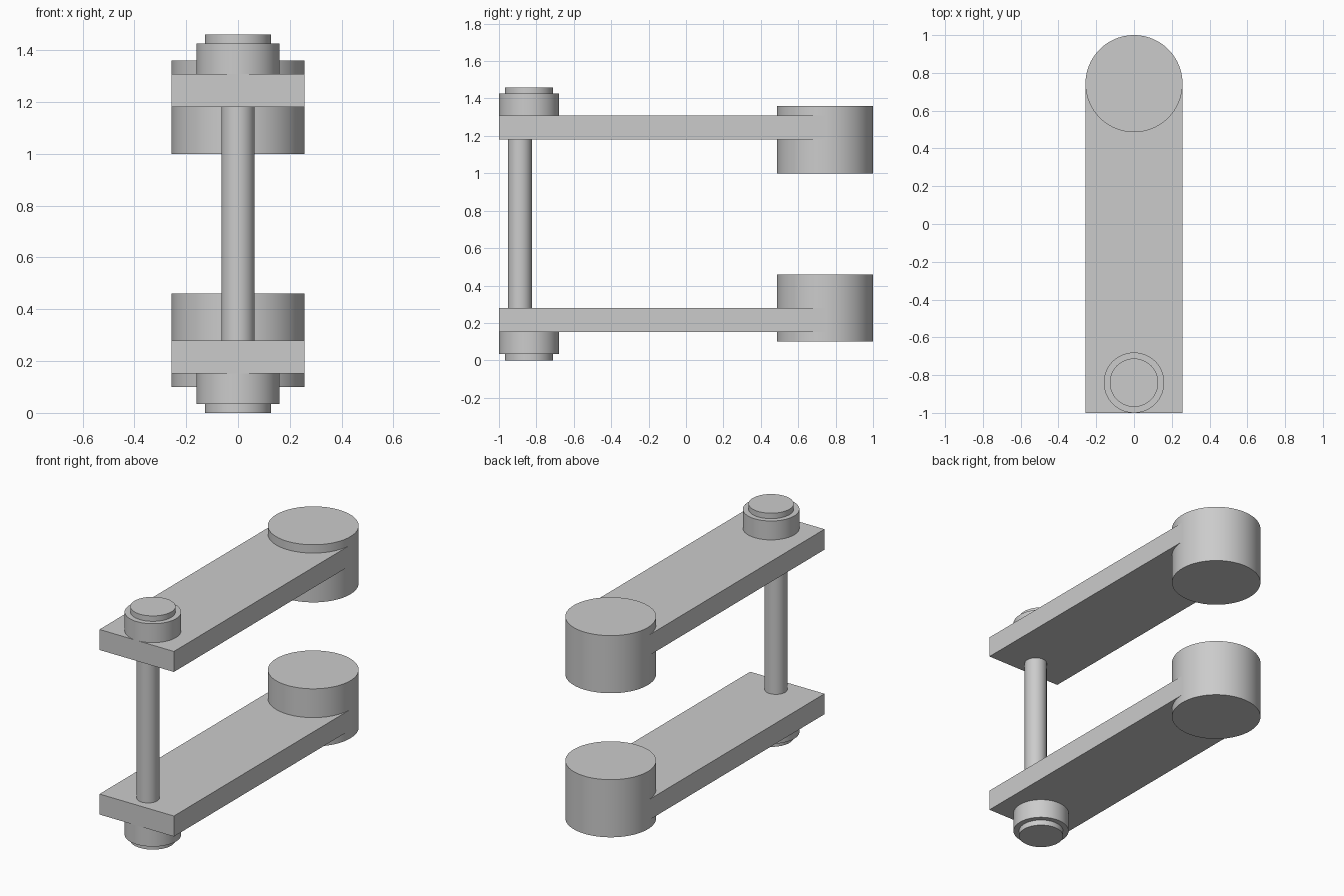
import bpy
import math

cube = bpy.data.objects.get("Cube")
if cube:
    bpy.data.objects.remove(cube, do_unlink=True)

grey = bpy.data.materials.new("light grey")
grey.use_nodes = True
colour = (0.6, 0.6, 0.6, 1)
grey.diffuse_color = colour
grey.node_tree.nodes["Principled BSDF"].inputs["Base Color"].default_value = colour

HEIGHT = 1.46
WIDTH = 0.514
HUB_Y = 1 - WIDTH / 2
BOSS_Y = -0.84


def cylinder(name, radius, y, low, high):
    bpy.ops.mesh.primitive_cylinder_add(
        vertices=96, radius=radius, depth=high - low,
        location=(0, y, (low + high) / 2))
    obj = bpy.context.object
    obj.name = name
    obj.data.materials.append(grey)
    bpy.ops.object.shade_smooth_by_angle(angle=math.radians(30))


def box(name, front, back, low, high):
    bpy.ops.mesh.primitive_cube_add(
        size=1, location=(0, (front + back) / 2, (low + high) / 2))
    obj = bpy.context.object
    obj.name = name
    obj.scale = (WIDTH, back - front, high - low)
    bpy.ops.object.transform_apply(location=False, rotation=False, scale=True)
    obj.data.materials.append(grey)


def span(low, high, upper):
    # Flip a height range for the upper half
    return (HEIGHT - high, HEIGHT - low) if upper else (low, high)


# Two matching arms, flipped about the middle height
for side, upper in (("lower", False), ("upper", True)):
    box(side + "_arm", -1, HUB_Y, *span(0.152, 0.28, upper))
    cylinder(side + "_hub", WIDTH / 2, HUB_Y, *span(0.1, 0.46, upper))
    cylinder(side + "_boss", 0.16, BOSS_Y, *span(0.034, 0.152, upper))
    cylinder(side + "_boss_cap", 0.128, BOSS_Y, *span(0, 0.034, upper))

# Rod joining the arms
cylinder("connecting_rod", 0.064, -0.888, 0.27, HEIGHT - 0.27)
